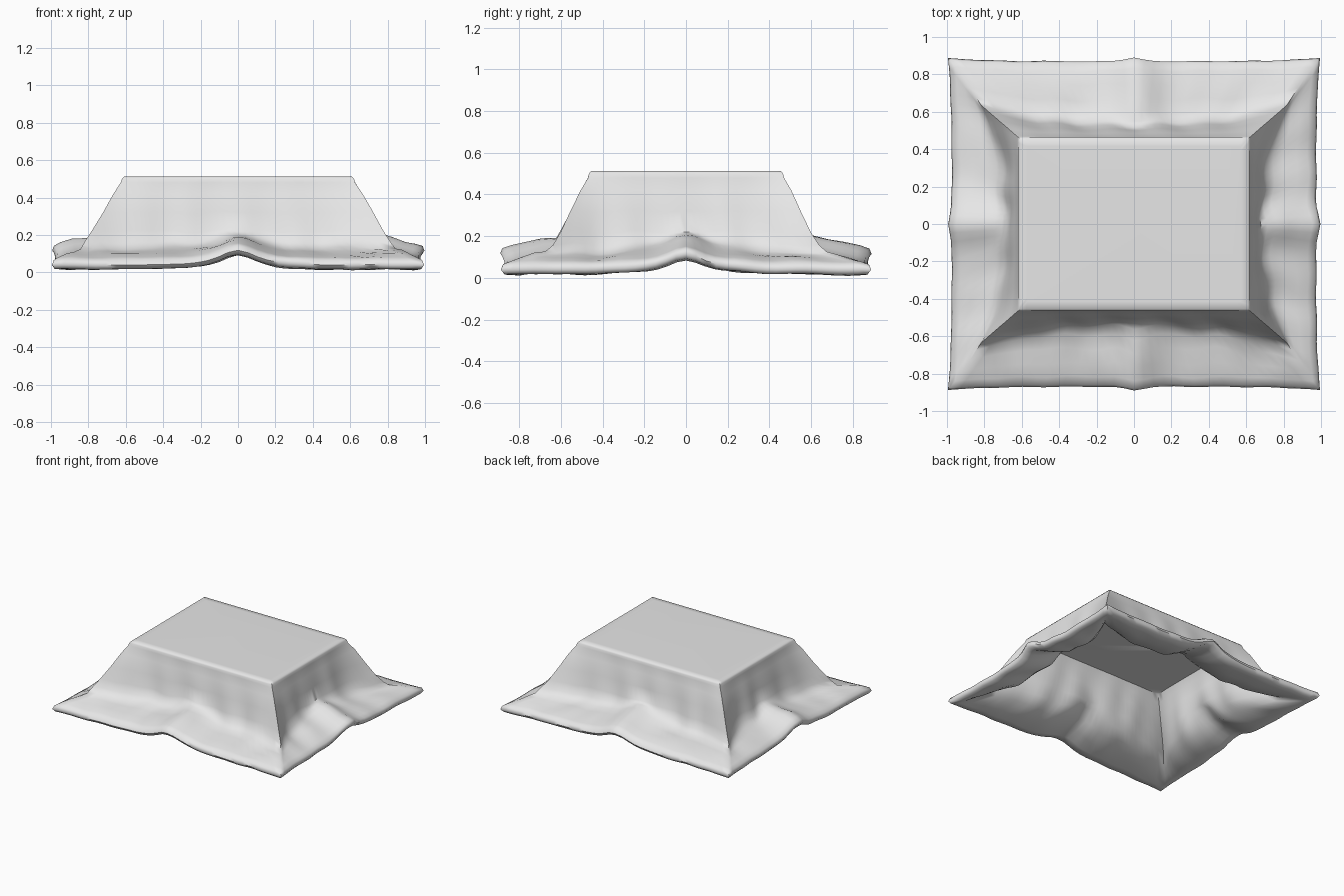
import bpy, bmesh, math
from mathutils import Vector, noise

old = bpy.data.objects.get("Cube")
if old:
    bpy.data.objects.remove(old, do_unlink=True)

# Plain grey cloth
cloth = bpy.data.materials.new("grey_cloth")
cloth.use_nodes = True
grey = (0.8, 0.8, 0.8, 1)
cloth.diffuse_color = grey
cloth.node_tree.nodes["Principled BSDF"].inputs["Base Color"].default_value = grey

POINTS_PER_SIDE = 36

# Half width and height, from the flat top down the wall and over the hem
OUTER = [(0.57, 0.513), (0.61, 0.512), (0.62, 0.5), (0.62, 0.48), (0.64, 0.42),
         (0.66, 0.32), (0.68, 0.22), (0.7, 0.16), (0.74, 0.125), (0.8, 0.11),
         (0.87, 0.095), (0.93, 0.08), (0.965, 0.065), (0.975, 0.04)]
# From the hem underside back up the hollow inside to the ceiling
INNER = [(0.96, 0.018), (0.91, 0.015), (0.83, 0.03), (0.73, 0.06), (0.66, 0.12),
         (0.63, 0.22), (0.61, 0.34), (0.6, 0.43), (0.58, 0.48)]


def clamp(value):
    return max(0, min(1, value))


def bump(distance, width):
    return math.exp(-(distance / width) ** 2)


def ring_point(bm, side, s, half_width, height):
    """One point on a rectangular ring; s runs from -1 to 1 along the side."""
    hem = clamp((half_width - 0.7) / 0.27)
    half_depth = half_width - 0.155 + 0.05 * hem
    drop = clamp((0.5 - height) * 3)
    lift = 0.9 * clamp((0.22 - height) * 10)
    crumple = drop * (1 - 0.75 * hem ** 3)
    corner = abs(s) ** 5

    # Straight side, flaring outward toward its corners
    normal = Vector(((0, -1), (1, 0), (0, 1), (-1, 0))[side])
    along = Vector((-normal.y, normal.x))
    sizes = (half_depth, half_width) if side % 2 == 0 else (half_width, half_depth)
    reach, run = sizes
    flare = drop * (0.02 + 0.15 * (1 - hem) ** 1.5)
    p = (normal * reach + along * run * s) * (1 + flare * corner)

    # Gathered fold at the middle: a narrow peak on a broad rise
    d = run * s
    fold = 0.05 * bump(d, 0.1) + 0.035 * bump(d, 0.25)
    p += normal * lift * 0.022 * bump(d, 0.06)

    # Hanging pleats and soft crumpling
    pleat = noise.noise(Vector((p.x * 7, p.y * 7, side * 3 + height)))
    pleat += 0.6 * math.sin(d * 24 + side * 1.7 + height * 5)
    p += normal * pleat * 0.013 * crumple * (1 - corner)
    rough = noise.noise(Vector((p.x * 6, p.y * 6, 4))) * 0.02 * crumple
    return bm.verts.new((p.x, p.y, max(0.002, height + fold * lift + rough)))


def build_ring(bm, half_width, height):
    return [ring_point(bm, side, 2 * i / POINTS_PER_SIDE - 1, half_width, height)
            for side in range(4) for i in range(POINTS_PER_SIDE)]


# Blanket skin, bridged ring by ring and closed at top and ceiling
bm = bmesh.new()
rings = [build_ring(bm, *point) for point in OUTER + INNER]
for upper, lower in zip(rings, rings[1:]):
    for i in range(len(upper)):
        bm.faces.new((upper[i - 1], lower[i - 1], lower[i], upper[i]))
bm.faces.new(rings[0])
bm.faces.new(rings[-1][::-1])
bmesh.ops.recalc_face_normals(bm, faces=bm.faces)

mesh = bpy.data.meshes.new("draped_blanket")
bm.to_mesh(mesh)
bm.free()
mesh.materials.append(cloth)
blanket = bpy.data.objects.new("draped_blanket", mesh)
bpy.context.collection.objects.link(blanket)

# Soft cloth shading
bpy.ops.object.select_all(action="DESELECT")
blanket.select_set(True)
bpy.context.view_layer.objects.active = blanket
bpy.ops.object.shade_smooth_by_angle(angle=math.radians(60))
